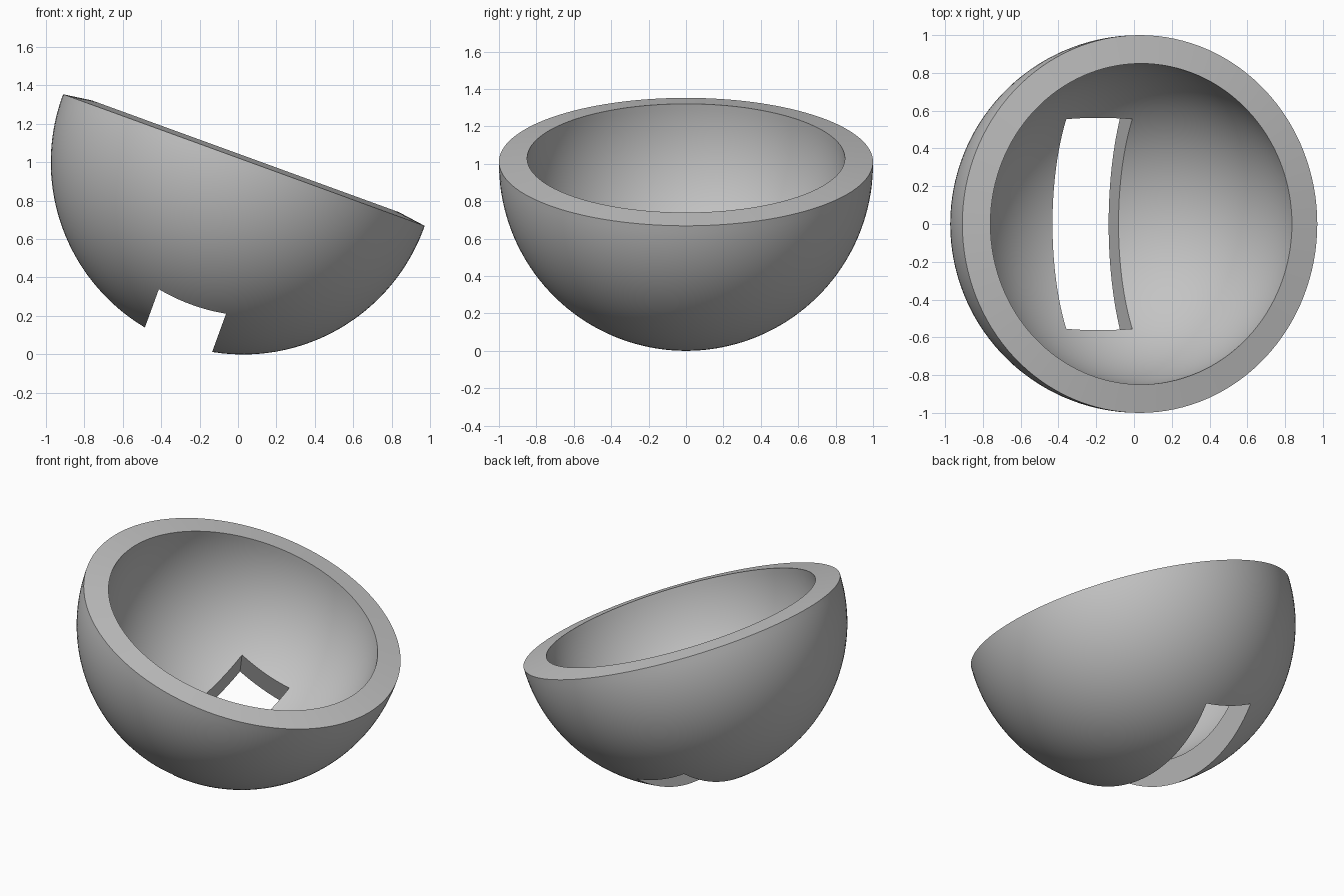
import bpy
import bmesh
from math import pi, sin, cos, atan2, radians
from mathutils import Matrix

STEPS, SEGMENTS = 40, 128
OUTER, INNER = 1.0, 0.85
OUTER_RIM, INNER_RIM = 0.011, 0.032   # rim heights above the sphere centre

old = bpy.data.objects.get("Cube")
if old:
    bpy.data.objects.remove(old, do_unlink=True)


def make_object(name, bm):
    bmesh.ops.recalc_face_normals(bm, faces=bm.faces)
    mesh = bpy.data.meshes.new(name)
    bm.to_mesh(mesh)
    bm.free()
    obj = bpy.data.objects.new(name, mesh)
    bpy.context.collection.objects.link(obj)
    return obj


def arc(radius, rim):
    """Profile points from the bottom pole up to the rim height."""
    end = pi / 2 + atan2(rim, radius)
    return [(radius * sin(end * i / STEPS), 0, -radius * cos(end * i / STEPS))
            for i in range(STEPS + 1)]


# Bowl: thick half sphere revolved from outer and inner arcs
bm = bmesh.new()
points = arc(OUTER, OUTER_RIM) + arc(INNER, INNER_RIM)[::-1]
verts = [bm.verts.new(p) for p in points]
edges = [bm.edges.new(pair) for pair in zip(verts, verts[1:])]
bmesh.ops.spin(bm, geom=verts + edges, cent=(0, 0, 0), axis=(0, 0, 1),
               angle=2 * pi, steps=SEGMENTS, use_duplicate=False)
bmesh.ops.remove_doubles(bm, verts=bm.verts, dist=0.0005)
bowl = make_object("bowl", bm)

# Slot cutter: straight sides, ends flaring towards the outside
bm = bmesh.new()
bmesh.ops.create_cube(bm, size=2)
for v in bm.verts:
    depth = 1.2 if v.co.z < 0 else 0.3
    v.co = (v.co.x * 0.186, v.co.y * (0.339 + 0.35 * depth), -depth)
cutter = make_object("slot_cutter", bm)
cutter.hide_render = True

mod = bowl.modifiers.new("slot", "BOOLEAN")
mod.operation = "DIFFERENCE"
mod.solver = "EXACT"
mod.object = cutter
bpy.context.view_layer.objects.active = bowl
bowl.select_set(True)
cutter.select_set(False)
bpy.ops.object.modifier_apply(modifier=mod.name)
bpy.data.objects.remove(cutter, do_unlink=True)

# Tilt the bowl and rest it on the ground
bowl.data.transform(Matrix.Translation((0.027, 0, 1.0))
                    @ Matrix.Rotation(radians(20), 4, "Y"))
bpy.ops.object.shade_smooth_by_angle(angle=radians(30))

# Single plain grey
grey = bpy.data.materials.new("plain_grey")
grey.use_nodes = True
colour = (0.55, 0.55, 0.55, 1)
grey.diffuse_color = colour
grey.node_tree.nodes["Principled BSDF"].inputs["Base Color"].default_value = colour
bowl.data.materials.clear()
bowl.data.materials.append(grey)
